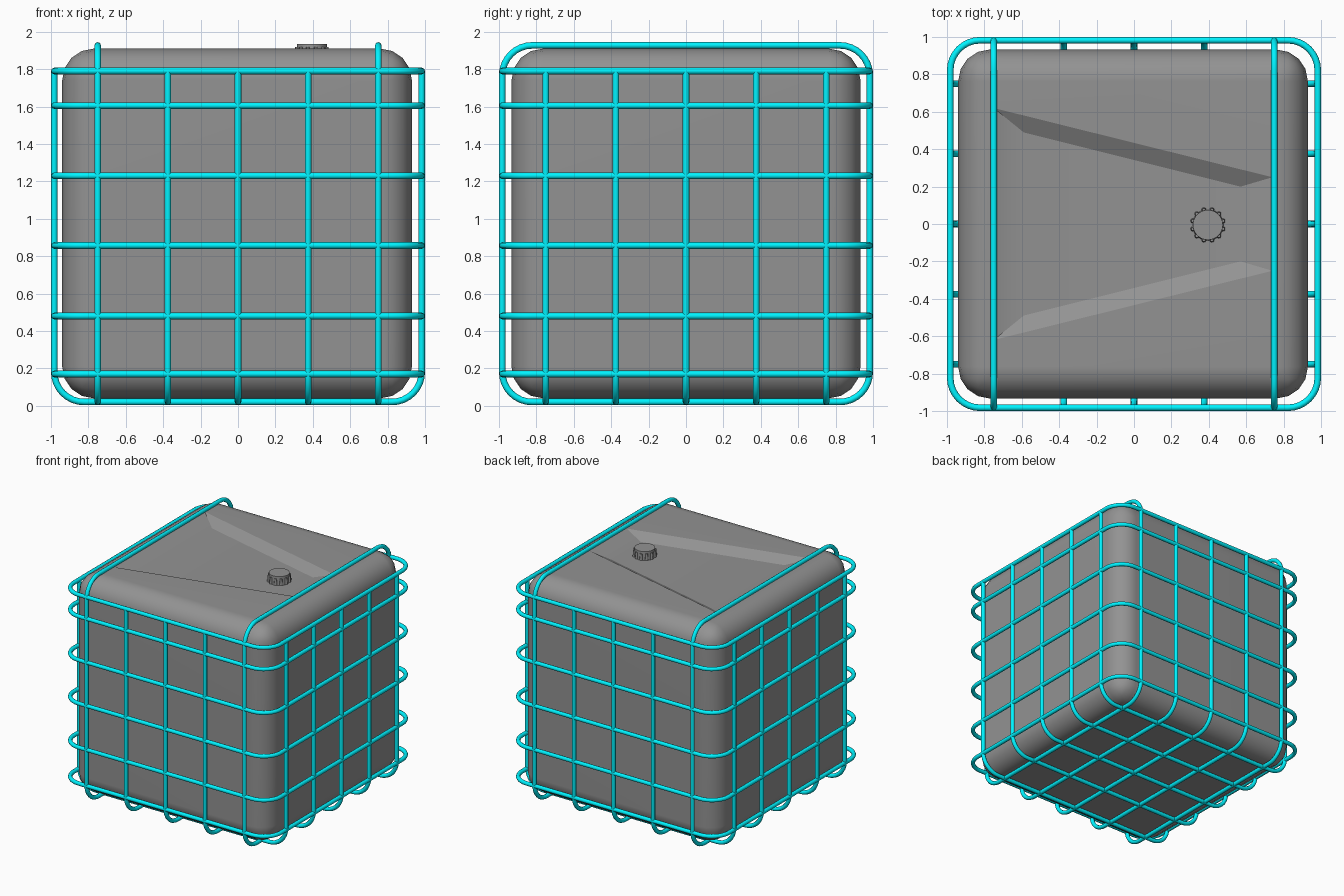
import bpy, bmesh, math
from mathutils import Vector, Matrix

if "Cube" in bpy.data.objects:
    bpy.data.objects.remove(bpy.data.objects["Cube"])

WIRE = 0.0175         # wire radius
E = 1.0 - WIRE        # wire centre line half width
LOW, HIGH, TOP = WIRE + 0.003, 1.79, 1.927
STEPS = (-0.75, -0.375, 0.0, 0.375, 0.75)


def material(name, r, g, b):
    m = bpy.data.materials.new(name)
    m.diffuse_color = (r, g, b, 1)
    m.use_nodes = True
    m.node_tree.nodes["Principled BSDF"].inputs["Base Color"].default_value = m.diffuse_color
    return m


cyan = material("cage_cyan", 0.0, 0.9, 1.0)
dark = material("tank_dark_grey", 0.29, 0.29, 0.29)


def add_mesh(name, bm):
    bmesh.ops.recalc_face_normals(bm, faces=bm.faces[:])
    me = bpy.data.meshes.new(name)
    bm.to_mesh(me)
    bm.free()
    me.materials.append(dark)
    ob = bpy.data.objects.new(name, me)
    bpy.context.collection.objects.link(ob)
    return ob


def fillet(points, radius, closed, steps=8):
    """Round the right-angle corners of a path."""
    out, n = [], len(points)
    for i, p in enumerate(points):
        p = Vector(p)
        if not closed and i in (0, n - 1):
            out.append(p)
            continue
        a = (Vector(points[i - 1]) - p).normalized() * radius
        b = (Vector(points[(i + 1) % n]) - p).normalized() * radius
        for k in range(steps + 1):
            t = math.pi / 2 * k / steps
            out.append(p + a * (1 - math.sin(t)) + b * (1 - math.cos(t)))
    return out


def wire(name, points, closed):
    cu = bpy.data.curves.new(name, 'CURVE')
    cu.dimensions = '3D'
    cu.bevel_depth = WIRE
    cu.bevel_resolution = 2
    cu.use_fill_caps = True
    path = fillet(points, 0.16, closed)
    sp = cu.splines.new('POLY')
    sp.points.add(len(path) - 1)
    for q, p in zip(sp.points, path):
        q.co = (*p, 1)
    sp.use_cyclic_u = closed
    sp.use_smooth = True
    cu.materials.append(cyan)
    ob = bpy.data.objects.new(name, cu)
    bpy.context.collection.objects.link(ob)


# Horizontal cage rings
for i, z in enumerate((0.17, 0.48, 0.857, 1.23, 1.605, HIGH)):
    wire(f"cage_ring_{i}", [(-E, -E, z), (E, -E, z), (E, E, z), (-E, E, z)], True)

# Upright hoops running front to back; the outer two close over the top
for i, x in enumerate(STEPS):
    full = abs(x) > 0.7
    h = TOP if full else HIGH
    wire(f"cage_hoop_lengthwise_{i}",
         [(x, -E, h), (x, -E, LOW), (x, E, LOW), (x, E, h)], full)

# Upright hoops running side to side
for i, y in enumerate(STEPS):
    wire(f"cage_hoop_crosswise_{i}",
         [(-E, y, HIGH), (-E, y, LOW), (E, y, LOW), (E, y, HIGH)], False)

# Rounded tank body
bm = bmesh.new()
bmesh.ops.create_cube(bm, size=1, matrix=Matrix.Translation((-0.005, 0, 0.975))
                      @ Matrix.Diagonal((1.87, 1.866, 1.87, 1)))
bmesh.ops.bevel(bm, geom=bm.edges[:], offset=0.17, segments=4, profile=0.5,
                affect='EDGES')
for f in bm.faces:
    f.smooth = True
tank = add_mesh("tank", bm)

# Tapered recess in the tank top: crisp long sides, ends blending into the top
bm = bmesh.new()
floor_z, rim_z = 1.86, 1.91
outer = [(-0.75, -0.62), (0.74, -0.25), (0.74, 0.25), (-0.75, 0.62)]
inner = [(-0.59, -0.49), (0.57, -0.2), (0.57, 0.2), (-0.59, 0.49)]
loops = [[bm.verts.new((x, y, z)) for x, y in ring] for ring, z in
         ((inner, floor_z), (outer, rim_z), (outer, rim_z + 0.1))]
bm.faces.new(loops[0]).smooth = True
bm.faces.new(loops[2])
for a, b in zip(loops, loops[1:]):
    for i in range(4):
        j = (i + 1) % 4
        bm.faces.new((a[i], a[j], b[j], b[i])).smooth = i % 2 == 1
cutter = add_mesh("recess_cutter", bm)
cutter.hide_render = True
cutter.hide_viewport = True
cut = tank.modifiers.new("recess", 'BOOLEAN')
cut.operation = 'DIFFERENCE'
cut.object = cutter
cut.solver = 'EXACT'
shade = tank.modifiers.new("shading", 'WEIGHTED_NORMAL')
shade.keep_sharp = True

# Filler cap with grip ribs, slightly flared towards the base
CX, CY = 0.395, -0.005
bm = bmesh.new()


def cylinder(r_low, r_high, z0, z1, x, y, segments):
    bmesh.ops.create_cone(bm, cap_ends=True, segments=segments, radius1=r_low,
                          radius2=r_high, depth=z1 - z0,
                          matrix=Matrix.Translation((x, y, (z0 + z1) / 2)))


cylinder(0.084, 0.08, 1.85, 1.935, CX, CY, 32)
for k in range(12):
    a = math.tau * (k + 0.5) / 12
    cylinder(0.013, 0.009, 1.865, 1.918,
             CX + 0.083 * math.cos(a), CY + 0.083 * math.sin(a), 8)
cap = add_mesh("filler_cap", bm)
bpy.ops.object.select_all(action='DESELECT')
cap.select_set(True)
bpy.context.view_layer.objects.active = cap
bpy.ops.object.shade_smooth_by_angle(angle=math.radians(50))
